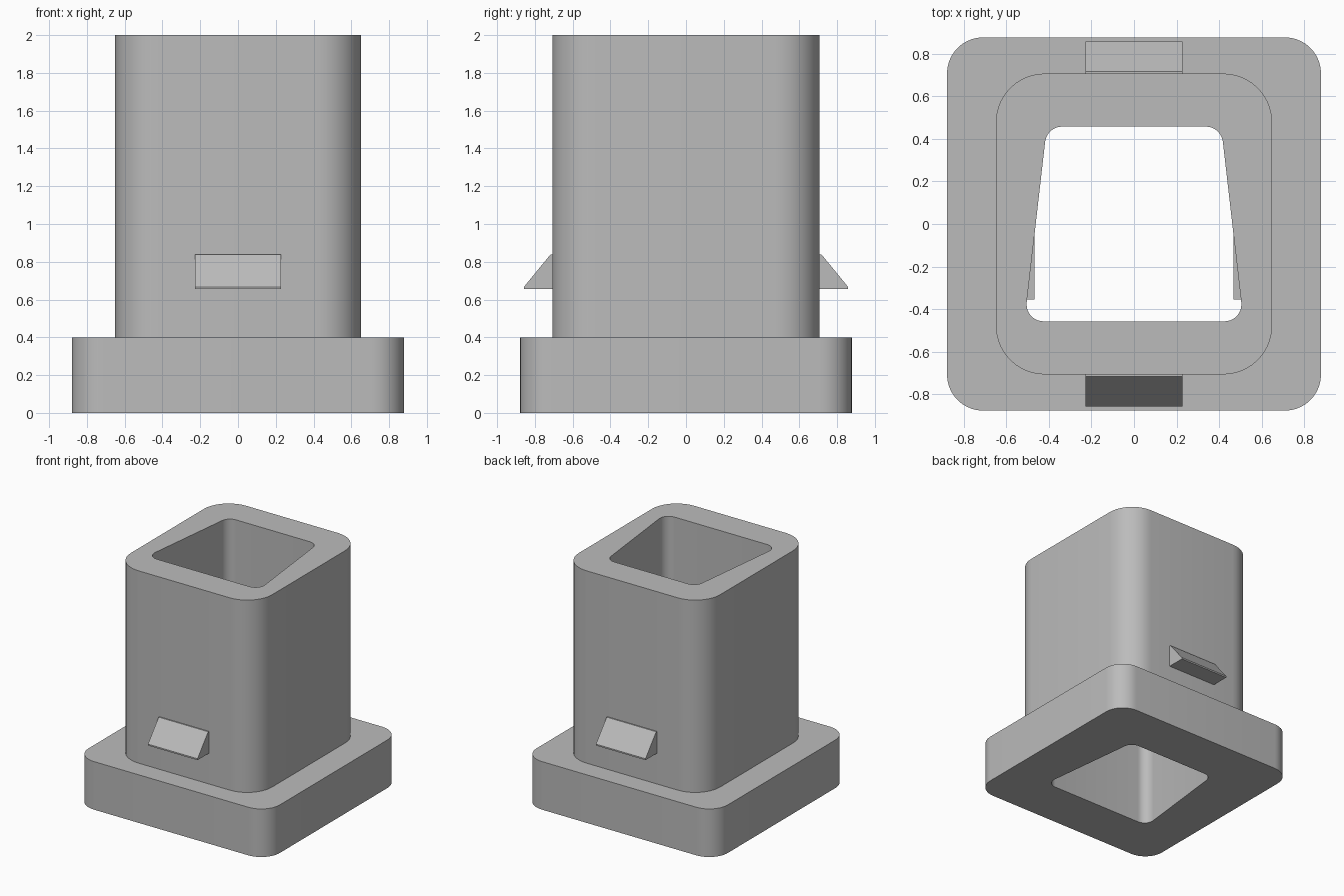
import bpy, bmesh, math
from mathutils import Vector

cube = bpy.data.objects.get("Cube")
if cube:
    bpy.data.objects.remove(cube, do_unlink=True)

GREY = (0.5, 0.5, 0.5, 1)
grey = bpy.data.materials.new("plain_grey")
grey.use_nodes = True
grey.diffuse_color = GREY
grey.node_tree.nodes["Principled BSDF"].inputs["Base Color"].default_value = GREY


def finish(name, bm, smooth=False):
    bmesh.ops.recalc_face_normals(bm, faces=bm.faces[:])
    mesh = bpy.data.meshes.new(name)
    bm.to_mesh(mesh)
    bm.free()
    mesh.materials.append(grey)
    obj = bpy.data.objects.new(name, mesh)
    bpy.context.collection.objects.link(obj)
    if smooth:
        bpy.ops.object.select_all(action='DESELECT')
        obj.select_set(True)
        bpy.context.view_layer.objects.active = obj
        bpy.ops.object.shade_smooth_by_angle(angle=math.radians(30))
    return obj


def rounded_outline(back, front, depth, radius, segments=10):
    """Four-sided outline with rounded corners; back and front are half widths."""
    corners = [Vector(p) for p in
               ((back, depth), (-back, depth), (-front, -depth), (front, -depth))]
    points = []
    for i, c in enumerate(corners):
        a = (corners[i - 1] - c).normalized()
        b = (corners[(i + 1) % 4] - c).normalized()
        half = a.angle(b) / 2
        centre = c + (a + b).normalized() * radius / math.sin(half)
        start = c + a * radius / math.tan(half) - centre
        sweep = math.pi - 2 * half
        for k in range(segments + 1):
            t = sweep * k / segments
            points.append(centre + Vector((
                start.x * math.cos(t) - start.y * math.sin(t),
                start.x * math.sin(t) + start.y * math.cos(t))))
    return points


# Flanged hollow body: outlines bridged up the outside and down the bore
base = rounded_outline(0.88, 0.88, 0.878, 0.17)
tower = rounded_outline(0.65, 0.65, 0.708, 0.23)
bore = rounded_outline(0.41, 0.515, 0.458, 0.08)
bm = bmesh.new()
rings = [[bm.verts.new((p.x, p.y, z)) for p in outline] for outline, z in
         ((base, 0), (base, 0.4), (tower, 0.4), (tower, 2), (bore, 2), (bore, 0))]
for i, ring in enumerate(rings):
    upper = rings[(i + 1) % len(rings)]
    for j in range(len(ring)):
        k = (j + 1) % len(ring)
        bm.faces.new((ring[j], ring[k], upper[k], upper[j]))
finish("flanged_body", bm, smooth=True)


# Snap catches on the front and back walls
def catch(name, side):
    profile = ((0.69, 0.655), (0.858, 0.655), (0.858, 0.667), (0.718, 0.838), (0.69, 0.838))
    bm = bmesh.new()
    face = bm.faces.new([bm.verts.new((-0.228, side * y, z)) for y, z in profile])
    new = bmesh.ops.extrude_face_region(bm, geom=[face])["geom"]
    bmesh.ops.translate(bm, vec=(0.456, 0, 0),
                        verts=[v for v in new if isinstance(v, bmesh.types.BMVert)])
    finish(name, bm)


catch("front_catch", -1)
catch("back_catch", 1)


# Small ribs on the side walls of the bore
def rib(name, side):
    bm = bmesh.new()
    bmesh.ops.create_cube(bm, size=1)
    bmesh.ops.scale(bm, vec=(0.1, 0.6, 0.25), verts=bm.verts)
    bmesh.ops.translate(bm, vec=(side * 0.517, -0.055, 0.78), verts=bm.verts)
    finish(name, bm)


rib("left_rib", 1)
rib("right_rib", -1)
